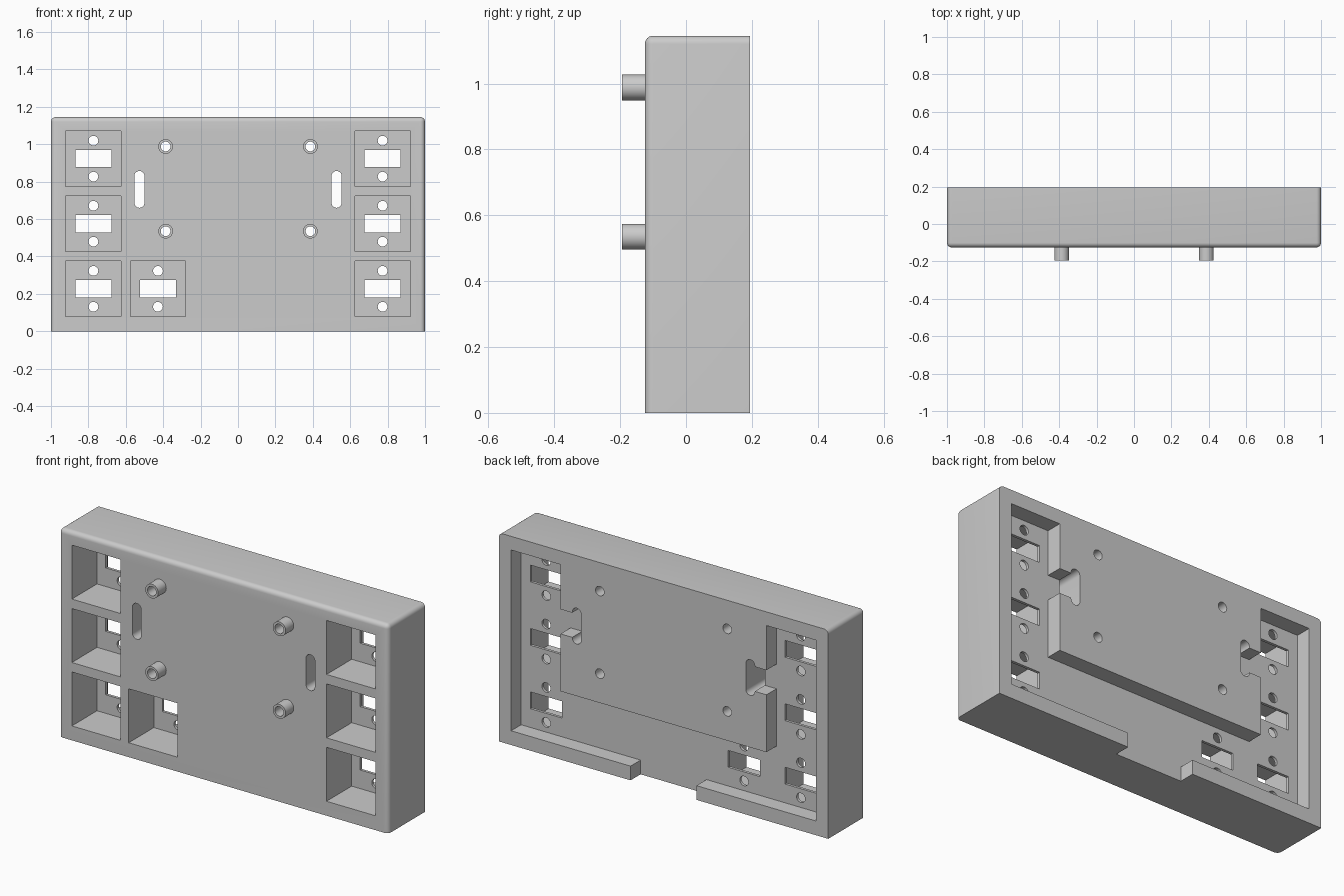
import bpy, bmesh, math

if "Cube" in bpy.data.objects:
    bpy.data.objects.remove(bpy.data.objects["Cube"])

FRONT, BACK = -0.125, 0.195      # panel faces
POCKET, RECESS = 0.093, 0.108    # floors of front pockets and rear recess
EPS = 0.03


def prism(name, pts, y0, y1):
    """Extrude an (x, z) outline from y0 to y1."""
    bm = bmesh.new()
    face = bm.faces.new([bm.verts.new((x, y0, z)) for x, z in pts])
    out = bmesh.ops.extrude_face_region(bm, geom=[face])
    for v in out["geom"]:
        if isinstance(v, bmesh.types.BMVert):
            v.co.y = y1
    bmesh.ops.recalc_face_normals(bm, faces=bm.faces)
    me = bpy.data.meshes.new(name)
    bm.to_mesh(me)
    bm.free()
    ob = bpy.data.objects.new(name, me)
    bpy.context.collection.objects.link(ob)
    return ob


def rect(x0, x1, z0, z1):
    return [(x0, z0), (x1, z0), (x1, z1), (x0, z1)]


def circle(x, z, r, n=32):
    return [(x + r * math.cos(2 * math.pi * i / n),
             z + r * math.sin(2 * math.pi * i / n)) for i in range(n)]


def slot(x, z0, z1, r, n=12):
    pts = [(x + r * math.cos(math.pi * i / n), z1 - r + r * math.sin(math.pi * i / n))
           for i in range(n + 1)]
    return pts + [(x - r * math.cos(math.pi * i / n), z0 + r - r * math.sin(math.pi * i / n))
                  for i in range(n + 1)]


def combine(body, other, op):
    m = body.modifiers.new(op, 'BOOLEAN')
    m.operation, m.object, m.solver = op, other, 'EXACT'
    bpy.context.view_layer.objects.active = body
    bpy.ops.object.modifier_apply(modifier=m.name)
    bpy.data.objects.remove(other)


def cut(pts, y0, y1):
    combine(panel, prism("cutter", pts, y0, y1), 'DIFFERENCE')


# Panel block, rounded round the front edges (not the bottom or rear ones)
panel = prism("control_panel", rect(-1, 1, 0, 1.145), FRONT, BACK)
bm = bmesh.new()
bm.from_mesh(panel.data)
edges = []
for e in bm.edges:
    a, b = (v.co for v in e.verts)
    front = a.y < 0 and b.y < 0
    top = a.z > 1 and b.z > 1
    if (front and (a.z > 1 or b.z > 1)) or (top and abs(a.x - b.x) < 0.1):
        edges.append(e)
bmesh.ops.bevel(bm, geom=edges, offset=0.025, segments=6, profile=0.5, affect='EDGES')
bm.to_mesh(panel.data)
bm.free()

# Standoff bosses
bosses = [(x, z) for x in (-0.387, 0.387) for z in (0.535, 0.988)]
for x, z in bosses:
    combine(panel, prism("boss", circle(x, z, 0.039), -0.195, FRONT + 0.03), 'UNION')
for x, z in bosses:
    cut(circle(x, z, 0.026), -0.3, 0.3)

# Rear U-shaped recess around the centre block, and the cable gap in the bottom lip
cut([(-0.925, 0.078), (0.925, 0.078), (0.925, 1.07), (0.625, 1.07), (0.625, 0.375),
     (-0.625, 0.375), (-0.625, 1.07), (-0.925, 1.07)], RECESS, BACK + EPS)
cut(rect(-0.2, 0.2, -0.05, 0.1), RECESS, BACK + EPS)

# Wire slots with side notches into the recess
for s in (-1, 1):
    cut(slot(s * 0.527, 0.66, 0.857, 0.027), -0.3, 0.3)
    cut(rect(*sorted((s * 0.527, s * 0.65)), 0.69, 0.825), RECESS, BACK + EPS)

# Front pockets, each with a window and two screw holes
sites = [(s * 0.773, z) for s in (-1, 1) for z in (0.227, 0.575, 0.923)] + [(-0.428, 0.227)]
for x, z in sites:
    cut(rect(x - 0.148, x + 0.148, z - 0.148, z + 0.148), FRONT - EPS, POCKET)
    cut(rect(x - 0.096, x + 0.096, z - 0.046, z + 0.046), POCKET - EPS, RECESS + EPS)
    for d in (-0.096, 0.096):
        cut(circle(x, z + d, 0.026, 24), POCKET - EPS, RECESS + EPS)

# Smooth shading with sharp edges kept
bpy.ops.object.select_all(action='DESELECT')
panel.select_set(True)
bpy.context.view_layer.objects.active = panel
bpy.ops.object.shade_smooth_by_angle(angle=math.radians(30))
